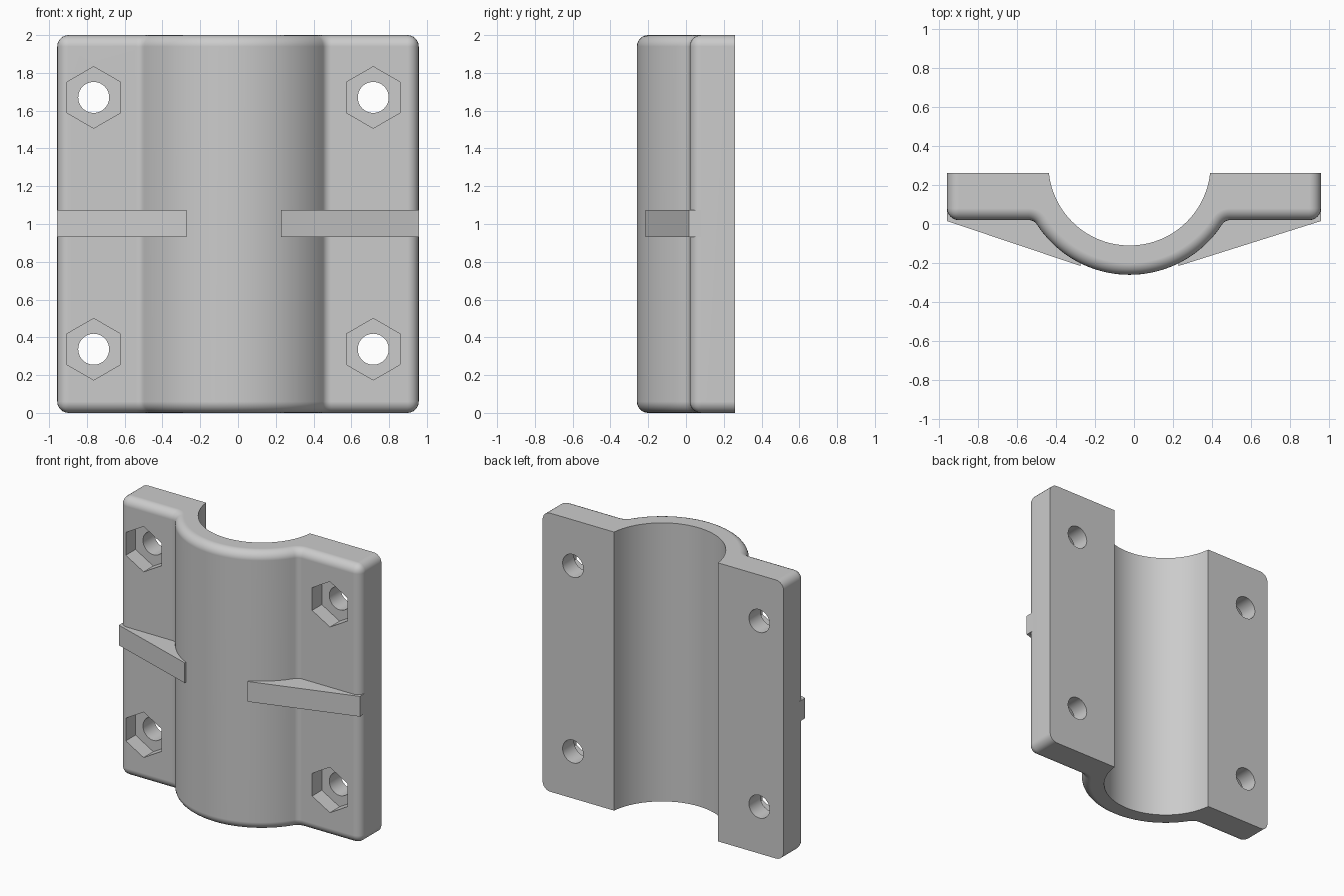
import bpy
import bmesh
from math import sqrt, sin, cos, atan2, pi, hypot
from mathutils import Matrix

if "Cube" in bpy.data.objects:
    bpy.data.objects.remove(bpy.data.objects["Cube"], do_unlink=True)

HALF_W, BACK, FRONT, HEIGHT = 0.957, 0.26, 0.02, 2.0
CX, CY = -0.023, 0.305             # bore axis
BORE, SHELL, FILLET, ROUND = 0.415, 0.565, 0.05, 0.06

grey = bpy.data.materials.new("light grey")
grey.use_nodes = True
grey.diffuse_color = (0.6, 0.6, 0.6, 1)
grey.node_tree.nodes["Principled BSDF"].inputs["Base Color"].default_value = (0.6, 0.6, 0.6, 1)


def make_object(name, bm):
    bmesh.ops.recalc_face_normals(bm, faces=bm.faces)
    mesh = bpy.data.meshes.new(name)
    bm.to_mesh(mesh)
    bm.free()
    obj = bpy.data.objects.new(name, mesh)
    bpy.context.collection.objects.link(obj)
    mesh.materials.append(grey)
    return obj


def extrude_profile(points, z0, z1):
    bm = bmesh.new()
    face = bm.faces.new([bm.verts.new((x, y, z0)) for x, y in points])
    top = bmesh.ops.extrude_face_region(bm, geom=[face], use_keep_orig=True)
    verts = [v for v in top["geom"] if isinstance(v, bmesh.types.BMVert)]
    bmesh.ops.translate(bm, verts=verts, vec=(0, 0, z1 - z0))
    bmesh.ops.recalc_face_normals(bm, faces=bm.faces)
    return bm


def arc(x, y, radius, a0, a1, steps):
    angles = [a0 + (a1 - a0) * i / steps for i in range(steps + 1)]
    return [(x + radius * cos(a), y + radius * sin(a)) for a in angles]


def activate(obj):
    bpy.ops.object.select_all(action='DESELECT')
    obj.select_set(True)
    bpy.context.view_layer.objects.active = obj


# Clamp profile: flat flanges, filleted into a half-round shell, with open bore
fy = FRONT - FILLET
fx = sqrt((SHELL + FILLET) ** 2 - (CY - fy) ** 2)
t = atan2(CY - fy, fx)
b = atan2(BACK - CY, sqrt(BORE ** 2 - (BACK - CY) ** 2))
profile = [(-HALF_W, BACK), (-HALF_W, FRONT)]
profile += arc(CX - fx, fy, FILLET, pi / 2, t, 6)
profile += arc(CX, CY, SHELL, pi + t, 2 * pi - t, 40)[1:-1]
profile += arc(CX + fx, fy, FILLET, pi - t, pi / 2, 6)
profile += [(HALF_W, FRONT), (HALF_W, BACK)]
profile += arc(CX, CY, BORE, b, -pi - b, 48)
bm = extrude_profile(profile, 0, HEIGHT)


# Round every outer edge; keep the back face and the bore crisp
def is_rounded(edge):
    p, q = (v.co for v in edge.verts)
    if abs(p.z - q.z) > 0.1:
        return abs(p.x) > 0.95 and p.y < 0.1
    on_back = min(p.y, q.y) > BACK - 0.001
    on_bore = all(abs(hypot(c.x - CX, c.y - CY) - BORE) < 0.002 for c in (p, q))
    return not (on_back or on_bore)


bmesh.ops.bevel(bm, geom=[e for e in bm.edges if is_rounded(e)], offset=ROUND,
                offset_type='OFFSET', segments=6, profile=0.5,
                affect='EDGES', clamp_overlap=False)
body = make_object("clamp_body", bm)


# Cutters: hexagonal nut pockets from the front, then bolt holes right through
def bolt_cutter(name, sides, radius, y0, y1):
    bm = bmesh.new()
    for x in (-0.764, 0.716):
        for z in (0.337, 1.67):
            place = (Matrix.Translation((x, (y0 + y1) / 2, z))
                     @ Matrix.Rotation(pi / 2, 4, 'X'))
            bmesh.ops.create_cone(bm, cap_ends=True, segments=sides, radius1=radius,
                                  radius2=radius, depth=y1 - y0, matrix=place)
    return make_object(name, bm)


for cutter in (bolt_cutter("nut_pocket_cutter", 6, 0.163, -0.3, 0.13),
               bolt_cutter("bolt_hole_cutter", 40, 0.082, -0.4, 0.5)):
    cutter.hide_render = True
    mod = body.modifiers.new("cut", 'BOOLEAN')
    mod.object, mod.operation, mod.solver = cutter, 'DIFFERENCE', 'EXACT'
    activate(body)
    bpy.ops.object.modifier_apply(modifier=mod.name)
    bpy.data.objects.remove(cutter, do_unlink=True)

activate(body)
bpy.ops.object.shade_smooth_by_angle(angle=pi / 6)
weighted = body.modifiers.new("even_shading", 'WEIGHTED_NORMAL')
weighted.keep_sharp = True

# Tapered stiffening ribs from the shell to the flange edges
for name, side in (("left_rib", 1), ("right_rib", -1)):
    edge = side * HALF_W
    rib = [(edge, 0.015), (CX + side * 0.25, -0.215), (CX + side * 0.25, -0.12),
           (CX + side * 0.45, 0.08), (edge, 0.08)]
    make_object(name, extrude_profile(rib, 0.93, 1.075))
